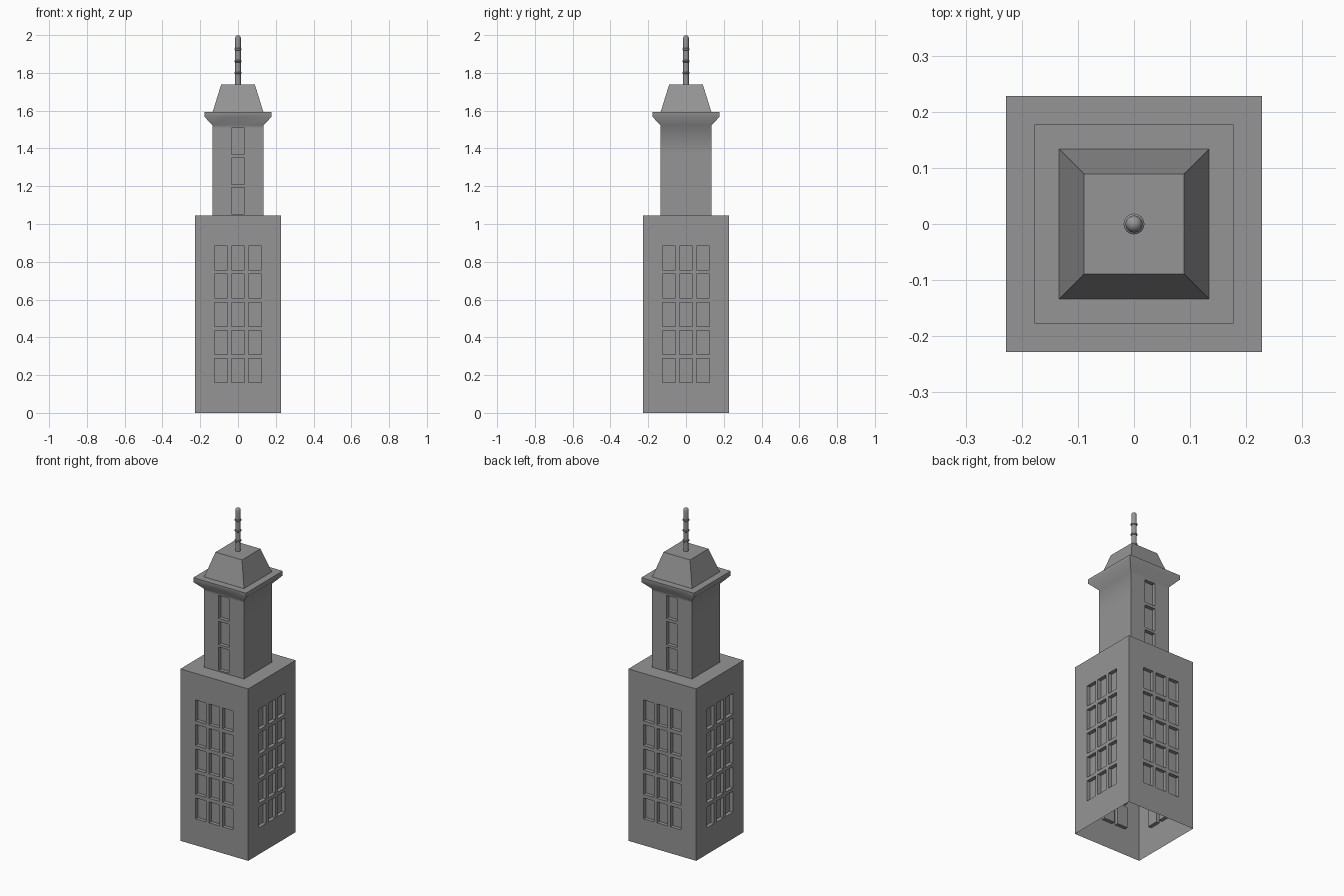
import bpy, bmesh, math
from mathutils import Matrix, Vector

if "Cube" in bpy.data.objects:
    bpy.data.objects.remove(bpy.data.objects["Cube"])

stone = bpy.data.materials.new("grey_stone")
stone.use_nodes = True
GREY = (0.3, 0.3, 0.3, 1)
stone.diffuse_color = GREY
stone.node_tree.nodes["Principled BSDF"].inputs["Base Color"].default_value = GREY

DEPTH = 0.022      # window recess
WIN = 0.07         # window width


def add_wall(bm, side, levels, columns=(), rows=()):
    """One side of a square tower through (z, half width) levels, with
    recessed windows at the given column centres and (bottom, top) rows."""
    turn = Matrix.Rotation(side * math.pi / 2, 3, 'Z')
    xs = sorted(c + s * WIN / 2 for c in columns for s in (-1, 1))
    grid = []
    for z, half in levels:
        line = [-half, *xs, half]
        grid.append([bm.verts.new(turn @ Vector((x, -half, z))) for x in line])
    panes = []
    for low, high in zip(grid, grid[1:]):
        middle = (low[0].co.z + high[0].co.z) / 2
        in_row = any(a < middle < b for a, b in rows)
        for i in range(len(low) - 1):
            face = bm.faces.new((low[i], low[i + 1], high[i + 1], high[i]))
            if in_row and i % 2:
                panes.append(face)
    bm.normal_update()
    if panes:
        bmesh.ops.inset_individual(bm, faces=panes, thickness=0, depth=-DEPTH)


def add_cap(bm, z, outer, inner=0):
    """Flat square top, open in the middle when inner is set."""
    corners = [(-1, -1), (1, -1), (1, 1), (-1, 1)]
    out = [bm.verts.new((x * outer, y * outer, z)) for x, y in corners]
    if not inner:
        bm.faces.new(out)
        return
    hole = [bm.verts.new((x * inner, y * inner, z)) for x, y in corners]
    for i in range(4):
        j = (i + 1) % 4
        bm.faces.new((out[i], out[j], hole[j], hole[i]))


def finish(name, bm, smooth=None):
    bmesh.ops.remove_doubles(bm, verts=bm.verts, dist=0.0001)
    mesh = bpy.data.meshes.new(name)
    bm.to_mesh(mesh)
    bm.free()
    mesh.materials.append(stone)
    obj = bpy.data.objects.new(name, mesh)
    bpy.context.collection.objects.link(obj)
    if smooth:
        bpy.ops.object.select_all(action='DESELECT')
        obj.select_set(True)
        bpy.context.view_layer.objects.active = obj
        bpy.ops.object.shade_smooth_by_angle(angle=math.radians(smooth))
    return obj


def with_rows(rows, width):
    return [(z, width) for row in rows for z in row]


# Lower block: open underneath, windows on all four sides
BASE, BASE_TOP, SHAFT = 0.228, 1.045, 0.135
bm = bmesh.new()
rows = [(0.161 + 0.1488 * i, 0.288 + 0.1488 * i) for i in range(5)]
levels = [(0, BASE), *with_rows(rows, BASE), (BASE_TOP, BASE)]
for side in range(4):
    add_wall(bm, side, levels, (-0.0905, 0, 0.0905), rows)
add_cap(bm, BASE_TOP, BASE, SHAFT)
finish("lower_block", bm)

# Upper shaft with flared cornice: windows on front and back only
bm = bmesh.new()
LEDGE, LIP = 1.594, 0.177
flare = [(1.522, SHAFT), (1.567, LIP), (LEDGE, LIP)]
rows = [(1.053, 1.194), (1.209, 1.350), (1.368, 1.508)]
for side in range(4):
    if side % 2 == 0:
        levels = [(BASE_TOP, SHAFT), *with_rows(rows, SHAFT), *flare]
        add_wall(bm, side, levels, (0,), rows)
    else:
        add_wall(bm, side, [(BASE_TOP, SHAFT), (1.37, SHAFT), *flare])
add_cap(bm, LEDGE, LIP, 0.134)
finish("upper_shaft", bm, 50)

# Tapered flat-topped roof
bm = bmesh.new()
ROOF_TOP = 1.739
for side in range(4):
    add_wall(bm, side, [(LEDGE, 0.134), (ROOF_TOP, 0.089)])
add_cap(bm, ROOF_TOP, 0.089)
finish("roof", bm)

# Round mast with thin collars and a domed tip
R, COLLAR = 0.015, 0.0185
profile = [(R, ROOF_TOP)]
for z in (1.80, 1.862, 1.925):
    profile += [(R, z - 0.006), (COLLAR, z - 0.003), (COLLAR, z + 0.003), (R, z + 0.006)]
for i in range(5):
    a = i * math.pi / 8
    profile.append((R * math.cos(a), 2 - R + R * math.sin(a)))
bm = bmesh.new()
points = [bm.verts.new((r, 0, z)) for r, z in profile]
edges = [bm.edges.new(pair) for pair in zip(points, points[1:])]
bmesh.ops.spin(bm, geom=points + edges, axis=(0, 0, 1), cent=(0, 0, 0),
               angle=math.tau, steps=24)
bmesh.ops.remove_doubles(bm, verts=bm.verts, dist=0.0001)
bmesh.ops.recalc_face_normals(bm, faces=bm.faces)
finish("mast", bm, 35)
